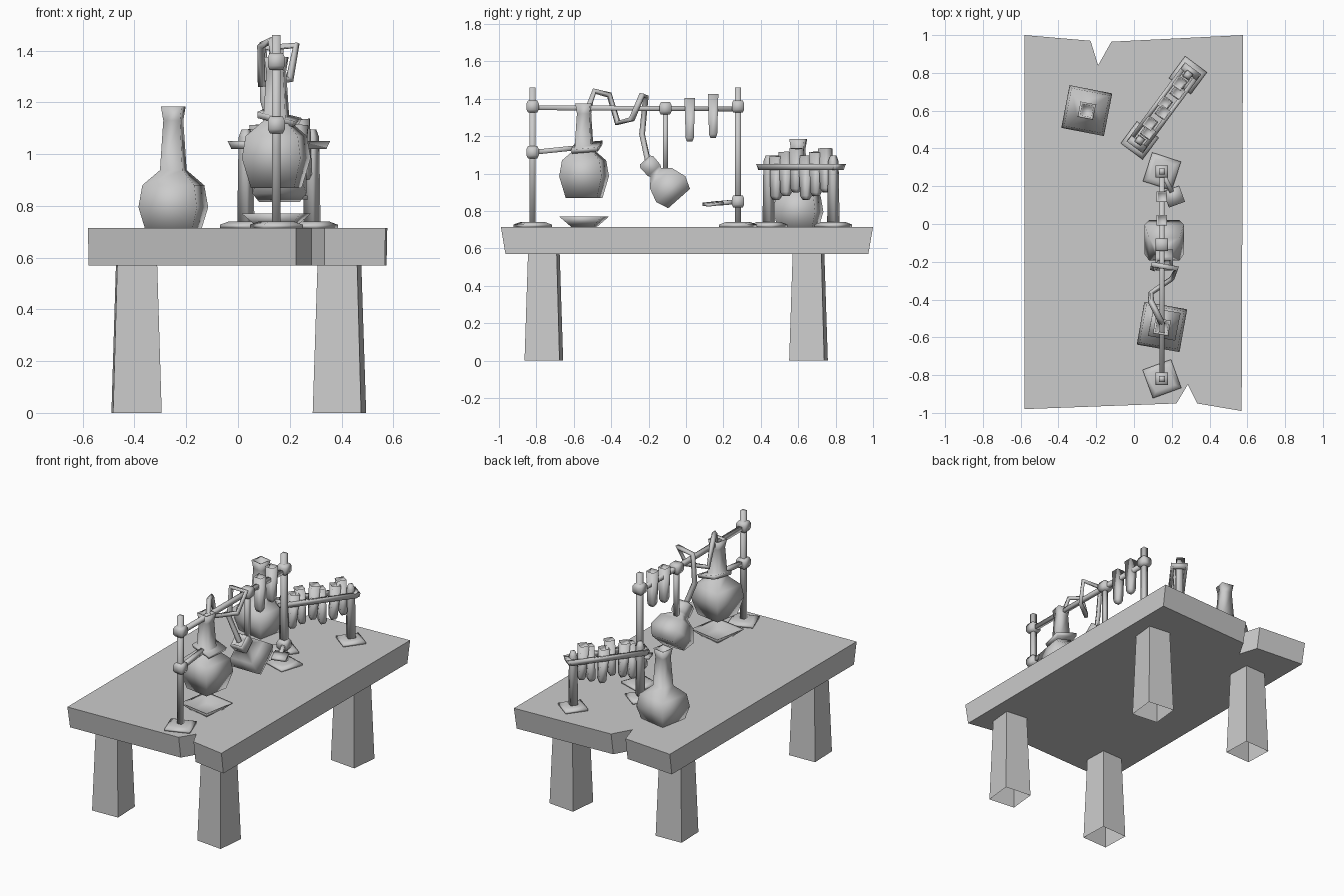
import bpy, bmesh
from math import radians
from mathutils import Vector, Matrix, Euler

cube = bpy.data.objects.get("Cube")
if cube:
    bpy.data.objects.remove(cube)

grey = bpy.data.materials.new("plain_grey")
grey.use_nodes = True
grey.diffuse_color = (0.6, 0.6, 0.6, 1)
grey.node_tree.nodes["Principled BSDF"].inputs["Base Color"].default_value = (0.6, 0.6, 0.6, 1)

SQUARE = [(-1, -1), (1, -1), (1, 1), (-1, 1)]
TOP = 0.715          # table surface
X = 0.148            # line of the apparatus


def finish(name, bm, smooth):
    bmesh.ops.recalc_face_normals(bm, faces=bm.faces)
    for f in bm.faces:
        f.smooth = smooth
    mesh = bpy.data.meshes.new(name)
    bm.to_mesh(mesh)
    bm.free()
    mesh.materials.append(grey)
    ob = bpy.data.objects.new(name, mesh)
    bpy.context.collection.objects.link(ob)
    return ob


def loft(name, sections, loc=(0, 0, 0), rot=(0, 0, 0), smooth=True,
         outline=SQUARE, open_bottom=False):
    """Stack scaled copies of an outline; sections are (height, x scale, y scale)."""
    bm = bmesh.new()
    rings = []
    for sec in sections:
        z, sx, sy = sec if len(sec) == 3 else (sec[0], sec[1], sec[1])
        rings.append([bm.verts.new((x * sx, y * sy, z)) for x, y in outline])
    n = len(outline)
    for a, b in zip(rings, rings[1:]):
        for i in range(n):
            j = (i + 1) % n
            bm.faces.new((a[i], a[j], b[j], b[i]))
    if not open_bottom:
        bm.faces.new(rings[0][::-1])
    bm.faces.new(rings[-1])
    mat = Matrix.Translation(loc) @ Euler([radians(a) for a in rot]).to_matrix().to_4x4()
    bm.transform(mat)
    return finish(name, bm, smooth)


def rod(name, p, q, r):
    p, q = Vector(p), Vector(q)
    d = q - p
    turn = d.to_track_quat('Z', 'Y').to_euler()
    return loft(name, [(0, r), (d.length, r)], p, [a * 180 / 3.14159265 for a in turn])


def clamp(name, loc, h=0.033):
    loft(name, [(-h, h * .75), (-h * .5, h), (h * .5, h), (h, h * .75)], loc)


def foot(name, x, y, angle, half=0.08):
    loft(name, [(0, half), (0.012, half), (0.025, half * .65)], (x, y, TOP), (0, 0, angle))


def test_tube(name, x, y, z, angle=0, tilt=0):
    loft(name, [(0, .014), (.02, .022), (.235, .028), (.21, .02)], (x, y, z), (tilt, tilt, angle))


# Table top with a notch at each end
outline = [(-.58, -.98), (.225, -.95), (.285, -.85), (.335, -.95), (.57, -.99),
           (.577, 1), (-.12, .965), (-.19, .84), (-.23, .97), (-.58, 1)]
loft("table_top", [(.57, .995, .975), (TOP, 1, 1)], smooth=False, outline=outline)

# Tapered legs, open underneath
for side, sx in (("left", 1), ("right", -1)):
    for end, y in (("front", -.76), ("back", .655)):
        loft(f"{end}_{side}_leg", [(0, .094), (.575, .077)], (sx * .392, y, 0),
             (0, 0, -6 if sx > 0 else 2), smooth=False, open_bottom=True)

# Long-necked flasks, one standing and one held above the dish
LONG_FLASK = [(0, .085), (.115, .115), (.2, .102), (.258, .044), (.45, .033),
              (.505, .041), (.5, .03), (.44, .022)]
loft("standing_flask", LONG_FLASK, (-.25, .6, .68), (0, 0, -11))
loft("held_flask", LONG_FLASK, (X, -.545, .87), (0, 0, -10))

# Short flask, tilted to receive the tubing
loft("tilted_flask", [(0, .078), (.067, .104), (.146, .08), (.187, .037), (.2, .045),
                      (.26, .047), (.275, .036), (.24, .025)],
     (.16, -.037, .866), (41.5, 0, 0))

# Dish under the held flask
loft("dish", [(0, .06), (.055, .115), (.05, .1), (.02, .05)], (X, -.545, TOP), (0, 0, -10))

# Support stands with feet and clamps
for name, y, angle, low in (("front", -.82, 20, 1.113), ("back", .278, -18, .85)):
    foot(f"{name}_stand_foot", X, y, angle)
    rod(f"{name}_stand_rod", (X, y, TOP), (X, y, 1.46), .016)
    clamp(f"{name}_upper_clamp", (X, y, 1.358))
    clamp(f"{name}_lower_clamp", (X, y, low))

# Cross bar and the hanging support of the tilted flask
rod("cross_bar", (X, -.82, 1.352), (X, .278, 1.345), .013)
clamp("middle_clamp", (X, -.11, 1.348))
rod("hanging_rod", (X, -.11, 1.35), (X, -.11, 1.0), .013)

# Arm and collar around the held flask
rod("flask_arm", (X, -.82, 1.113), (X, -.56, 1.14), .013)
loft("flask_collar", [(-.012, .07), (.012, .075)], (X + .01, -.53, 1.14), (5, 14, -10))

# Low arm with its small plate
rod("plate_arm", (X, .278, .85), (.2, .17, .84), .012)
loft("small_plate", [(-.008, .045), (.008, .045)], (.212, .145, .838), (6, 3, 20))

# Test tubes hung on the bar
for i, (y, z) in enumerate(((.02, 1.17), (.145, 1.19))):
    test_tube(f"bar_test_tube_{i + 1}", X, y, z)

# Test tube rack: feet, posts, rails
A = 53.5
centre = Vector((.158, .615, 0))
along = Vector((.594, .804, 0))
across = Vector((-.804, .594, 0))
for name, s in (("front", -1), ("back", 1)):
    p = centre + along * s * .215
    foot(f"rack_{name}_foot", p.x, p.y, A, .072)
    loft(f"rack_{name}_post", [(0, .024), (.35, .02), (.38, .012)], (p.x, p.y, TOP), (0, 0, A))
    p = centre + along * s * .24
    loft(f"rack_{name}_end", [(1.02, .015, .04), (1.05, .02, .05)], p, (0, 0, A))
for name, s in (("left", -1), ("right", 1)):
    loft(f"rack_{name}_rail", [(1.02, .24, .009), (1.05, .26, .012)],
         centre + across * s * .042, (0, 0, A))

# Tubes in the rack, each at a slightly different height and lean
for i in range(6):
    p = centre + along * (i - 2.5) * .066
    test_tube(f"rack_test_tube_{i + 1}", p.x, p.y, .86 + .02 * (i % 3), A, 3 * (-1) ** i)

# Bent tubing from the held flask to the tilted flask
path = [(.15, -.53, 1.33), (.13, -.49, 1.44), (.09, -.41, 1.42), (.09, -.365, 1.27),
        (.2, -.29, 1.29), (.225, -.235, 1.42), (.1, -.215, 1.41), (.1, -.235, 1.21),
        (.15, -.2, 1.05)]
curve = bpy.data.curves.new("tubing", 'CURVE')
curve.dimensions = '3D'
curve.bevel_depth = .017
curve.bevel_resolution = 0
curve.use_fill_caps = True
spline = curve.splines.new('POLY')
spline.points.add(len(path) - 1)
for point, co in zip(spline.points, path):
    point.co = (*co, 1)
curve.materials.append(grey)
tubing = bpy.data.objects.new("tubing", curve)
bpy.context.collection.objects.link(tubing)
